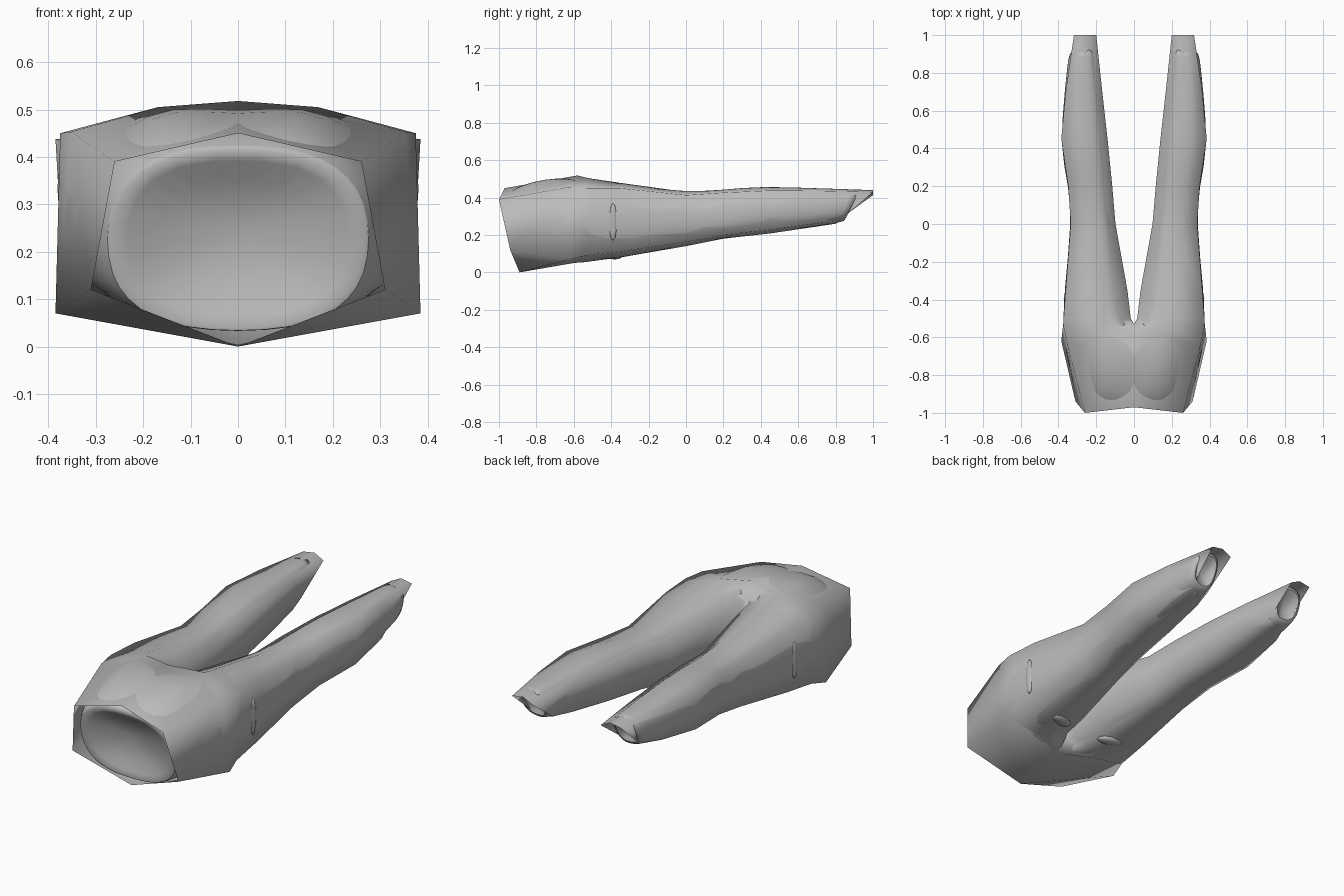
import bpy, bmesh
from math import sin, cos, pi, radians, exp, copysign

old = bpy.data.objects.get("Cube")
if old:
    bpy.data.objects.remove(old)

cloth = bpy.data.materials.new("grey cloth")
cloth.use_nodes = True
cloth.diffuse_color = (0.5, 0.5, 0.5, 1)
cloth.node_tree.nodes["Principled BSDF"].inputs["Base Color"].default_value = (0.5, 0.5, 0.5, 1)


def loft(name, rings, smooth_angle, subdivide=0):
    """Skin the left half through closed rings and mirror it; no wall on the centre plane."""
    bm = bmesh.new()
    rows = [[bm.verts.new(p) for p in ring] for ring in rings]
    n = len(rows[0])
    for a, b in zip(rows, rows[1:]):
        for i in range(n):
            j = (i + 1) % n
            quad = (a[i], b[i], b[j], a[j])
            if any(v.co.x > 1e-4 for v in quad):
                bm.faces.new(quad)
    bmesh.ops.remove_doubles(bm, verts=bm.verts, dist=0.0005)
    loose = [v for v in bm.verts if not v.link_faces]
    bmesh.ops.delete(bm, geom=loose, context='VERTS')
    mesh = bpy.data.meshes.new(name)
    bm.to_mesh(mesh)
    bm.free()
    mesh.materials.append(cloth)
    obj = bpy.data.objects.new(name, mesh)
    bpy.context.collection.objects.link(obj)
    mirror = obj.modifiers.new("mirror", 'MIRROR')
    mirror.use_clip = True
    if subdivide:
        smooth = obj.modifiers.new("smooth", 'SUBSURF')
        smooth.levels = smooth.render_levels = subdivide
    bpy.ops.object.select_all(action='DESELECT')
    obj.select_set(True)
    bpy.context.view_layer.objects.active = obj
    bpy.ops.object.shade_smooth_by_angle(angle=radians(smooth_angle))


# Outer trousers: angular rings of bottom, outer low, outer high, top, inner high, inner low
def torso_ring(bottom, low, high, top):
    inner = [(0, top[0] * .7 + bottom[0] * .3, top[1] * .7 + bottom[1] * .3),
             (0, top[0] * .3 + bottom[0] * .7, top[1] * .3 + bottom[1] * .7)]
    return [(0, *bottom), low, high, (0, *top)] + inner


def leg_ring(y, xi, xo, zb, zt, slant=0.0):
    mid = xi + (xo - xi) * 0.45
    h = zt - zb
    return [(mid, y - slant, zb), (xo - .012, y - slant * .9, zb + h * .08),
            (xo, y, min(zt - h * .06, .45)), (mid, y, zt),
            (xi, y, zt - h * .15), (xi + .005, y - slant * .9, zb + h * .12)]


outer = [
    torso_ring((-.89, 0), (.31, -.94, .12), (.26, -1, .39), (-.97, .45)),
    torso_ring((-.60, .05), (.385, -.62, .07), (.352, -.64, .453), (-.58, .518)),
    leg_ring(-.53, 0, .375, .055, .505),
    leg_ring(-.50, .017, .373, .06, .50),
    leg_ring(-.35, .035, .362, .08, .478),
    leg_ring(0, .098, .335, .14, .43),
    leg_ring(.20, .115, .348, .18, .442),
    leg_ring(.45, .14, .385, .208, .452),
    leg_ring(.70, .168, .362, .245, .448),
    leg_ring(1.0, .20, .318, .26, .44, .2),
]
loft("trousers_outer", outer, 180)


# Rounded lining: superellipse rings that swell through the seat and calves
def round_ring(y, c, xi, xo, zb, zt, lobe=0.0, slant=0.0, n=20):
    ring = []
    for k in range(n):
        t = 2 * pi * k / n - pi / 2
        cx, sz = (copysign(abs(f) ** 0.8, f) if abs(f) > 1e-6 else 0 for f in (cos(t), sin(t)))
        x = c + cx * ((xo - c) if cx > 0 else (c - xi))
        z = (zb + zt) / 2 + sz * (zt - zb) / 2
        if sz > 0.3:
            z += lobe * exp(-((x - .13) / .08) ** 2)
        ring.append((x, y + slant * (zt - z) / (zt - zb), z))
    return ring


def pole(x, y, z):
    """A ring shrunk to one point, which closes an end with a hollow cone."""
    return [(x, y, z)] * 20


lining = [
    pole(0, -.84, .25),
    round_ring(-.965, 0, 0, .267, .037, .413, 0, .08),
    round_ring(-.97, 0, 0, .275, .03, .42, 0, .08),
    round_ring(-.90, 0, 0, .308, .03, .457, .018, .04),
    round_ring(-.75, 0, 0, .35, .04, .484, .042),
    round_ring(-.63, 0, 0, .374, .055, .497, .022),
    round_ring(-.54, .10, 0, .376, .06, .495),
    round_ring(-.50, .17, .02, .376, .065, .49),
    round_ring(-.36, .20, .034, .372, .07, .475),
    round_ring(0, .21, .105, .332, .145, .428),
    round_ring(.20, .23, .12, .346, .182, .443),
    round_ring(.40, .26, .14, .395, .208, .463),
    round_ring(.70, .27, .17, .368, .243, .45),
    round_ring(.92, .26, .20, .35, .27, .445, 0, -.08),
    round_ring(.94, .26, .205, .34, .28, .438, 0, -.08),
    pole(.265, .83, .35),
]
loft("trousers_lining", lining, 60, 1)


# Flattened cloth folds: one along each side seam and one under each thigh
def fold(name, centre, size, turn):
    for side, sign in (("left", 1), ("right", -1)):
        bm = bmesh.new()
        bmesh.ops.create_uvsphere(bm, u_segments=10, v_segments=6, radius=1)
        bmesh.ops.scale(bm, vec=size, verts=bm.verts)
        mesh = bpy.data.meshes.new(f"{side}_{name}")
        bm.to_mesh(mesh)
        bm.free()
        mesh.materials.append(cloth)
        mesh.shade_smooth()
        obj = bpy.data.objects.new(f"{side}_{name}", mesh)
        obj.location = (sign * centre[0], centre[1], centre[2])
        obj.rotation_euler = (0, 0, sign * turn)
        bpy.context.collection.objects.link(obj)


fold("side_fold", (.362, -.39, .27), (.010, .022, .10), .1)
fold("thigh_fold", (.16, -.38, .085), (.07, .035, .016), .3)
